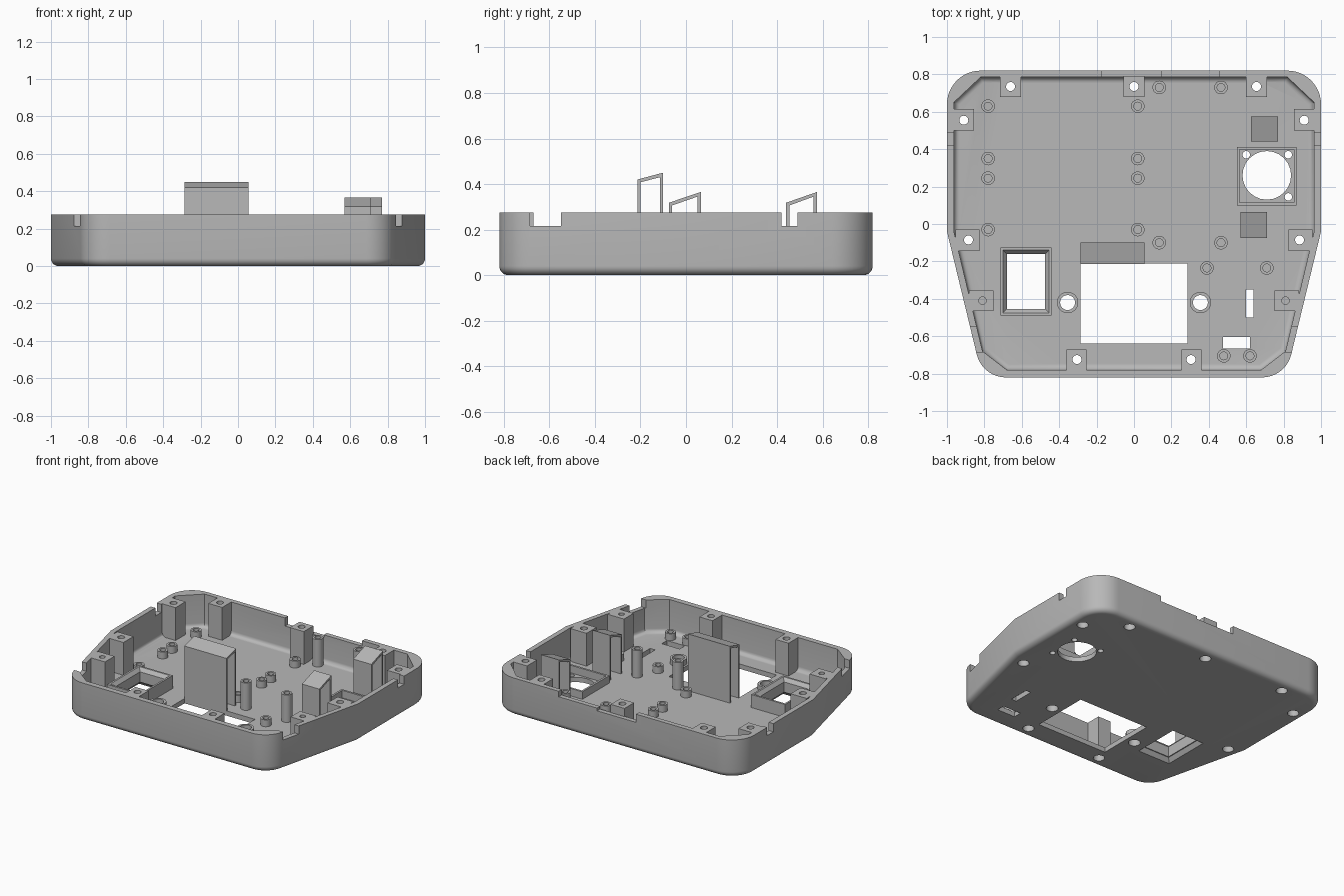
import bpy, bmesh, math
from mathutils import Vector

if "Cube" in bpy.data.objects:
    bpy.data.objects.remove(bpy.data.objects["Cube"])

grey = bpy.data.materials.new("plain_grey")
grey.diffuse_color = (0.48, 0.48, 0.48, 1)
grey.use_nodes = True
grey.node_tree.nodes["Principled BSDF"].inputs["Base Color"].default_value = grey.diffuse_color
TOP, FLOOR = 0.275, 0.035


def loft(bm, rings, wrap=False):
    """Skin a stack of rings; cap the ends or join last ring to first."""
    vs = [[bm.verts.new(p) for p in r] for r in rings]
    n = len(vs[0])
    pairs = list(zip(vs, vs[1:])) + ([(vs[-1], vs[0])] if wrap else [])
    for a, b in pairs:
        for i in range(n):
            j = (i + 1) % n
            bm.faces.new((a[i], a[j], b[j], b[i]))
    if not wrap:
        bm.faces.new(vs[0][::-1])
        bm.faces.new(vs[-1])


def rect(x0, x1, y0, y1, z, d=0):
    return [(x0 + d, y0 + d, z), (x1 - d, y0 + d, z), (x1 - d, y1 - d, z), (x0 + d, y1 - d, z)]


def circle(x, y, r, z, n=24):
    return [(x + r * math.cos(2 * math.pi * i / n), y + r * math.sin(2 * math.pi * i / n), z) for i in range(n)]


def box(bm, x0, x1, y0, y1, z0, z1):
    loft(bm, [rect(x0, x1, y0, y1, z0), rect(x0, x1, y0, y1, z1)])


def lathe(bm, x, y, prof, wrap=False):
    loft(bm, [circle(x, y, r, z) for r, z in prof], wrap)


def finish(name, bm, smooth=True):
    bmesh.ops.recalc_face_normals(bm, faces=bm.faces)
    me = bpy.data.meshes.new(name)
    bm.to_mesh(me)
    bm.free()
    ob = bpy.data.objects.new(name, me)
    bpy.context.collection.objects.link(ob)
    me.materials.append(grey)
    if smooth:
        shade(ob)
    return ob


def activate(ob):
    bpy.ops.object.select_all(action='DESELECT')
    ob.select_set(True)
    bpy.context.view_layer.objects.active = ob


def shade(ob):
    activate(ob)
    bpy.ops.object.shade_smooth_by_angle(angle=math.radians(30))


def cut(ob, cutter):
    activate(ob)
    m = ob.modifiers.new("cut", 'BOOLEAN')
    m.operation, m.solver, m.object, m.use_self = 'DIFFERENCE', 'EXACT', cutter, True
    bpy.ops.object.modifier_apply(modifier=m.name)


def rounded(corners):
    """Outline from (x, y, radius) corners."""
    out, n = [], len(corners)
    for i, (x, y, r) in enumerate(corners):
        p = Vector((x, y))
        if r == 0:
            out.append(p)
            continue
        a = (Vector(corners[i - 1][:2]) - p).normalized()
        b = (Vector(corners[(i + 1) % n][:2]) - p).normalized()
        half = a.angle(b) / 2
        c = p + (a + b).normalized() * r / math.sin(half)
        s, e = p + a * r / math.tan(half) - c, p + b * r / math.tan(half) - c
        w = s.angle(e)
        for k in range(13):
            t = k / 12
            out.append(c + (s * math.sin((1 - t) * w) + e * math.sin(t * w)) / math.sin(w))
    return out


def inset(poly, d, z):
    """Ring at height z, moved inward by d."""
    out = []
    for i, p in enumerate(poly):
        e1 = (p - poly[i - 1]).normalized()
        e2 = (poly[(i + 1) % len(poly)] - p).normalized()
        n1, n2 = Vector((-e1.y, e1.x)), Vector((-e2.y, e2.x))
        q = p + (n1 + n2) * d / (1 + n1.dot(n2))
        out.append((q.x, q.y, z))
    return out


# Tray body with rounded lower edge
outer = rounded([(1, 0.82, 0.18), (-1, 0.82, 0.18), (-1, -0.04, 0),
                 (-0.811, -0.82, 0.16), (0.811, -0.82, 0.16), (1, -0.04, 0)])
arc = [math.radians(15 * k) for k in range(7)]
bm = bmesh.new()
loft(bm, [inset(outer, 0.04 * (1 - math.sin(t)), 0.04 * (1 - math.cos(t))) for t in arc]
     + [inset(outer, 0, TOP)])
tray = finish("tray", bm, False)

# Cavity with clipped corners and a filleted floor edge
half = [(0.82, 0.785), (0.963, 0.65), (0.963, -0.04), (0.81, -0.68), (0.68, -0.78)]
inner = [Vector((-x, y)) for x, y in half] + [Vector(p) for p in half[::-1]]
bm = bmesh.new()
loft(bm, [inset(inner, 0.03 * (1 - math.sin(t)), FLOOR + 0.03 * (1 - math.cos(t))) for t in arc]
     + [inset(inner, 0, TOP + 0.1)])
cutters = [finish("cavity_cutter", bm, False)]

# Rim notches
notches = [(-0.17, 0.145, 0.7, 0.9, 0.215), (0.145, 0.455, 0.7, 0.9, 0.235)]
for s in (-1, 1):
    notches += [tuple(sorted((s * 0.78, s * 0.95))) + (-0.685, -0.55, 0.215),
                tuple(sorted((s * 0.9, s * 1.1))) + (0.42, 0.49, 0.215)]
for x0, x1, y0, y1, z in notches:
    bm = bmesh.new()
    box(bm, x0, x1, y0, y1, z, 0.4)
    cutters.append(finish("notch_cutter", bm, False))

# Screw holes with counterbores from below
screws = [(-0.66, 0.735), (0, 0.735), (0.655, 0.735)]
for s in (-1, 1):
    screws += [(s * 0.91, 0.555), (s * 0.885, -0.085), (s * 0.305, -0.725)]
bm = bmesh.new()
for x, y in screws:
    lathe(bm, x, y, [(0.038, -0.1), (0.038, 0.15), (0.024, 0.15), (0.024, 0.4)])
for s in (-1, 1):
    lathe(bm, s * 0.81, -0.41, [(0.02, 0.15), (0.02, 0.4)])
screw_cutter = finish("screw_cutter", bm, False)

# Floor openings: display window, slots, round vent, bezel opening
bm = bmesh.new()
box(bm, -0.285, 0.285, -0.64, -0.21, -0.1, 0.1)
box(bm, 0.6, 0.64, -0.5, -0.35, -0.1, 0.1)
box(bm, 0.475, 0.62, -0.665, -0.605, -0.1, 0.1)
lathe(bm, 0.71, 0.26, [(0.13, -0.1), (0.13, 0.1)])
for x, y in ((0.6, 0.37), (0.825, 0.37), (0.825, 0.145)):
    lathe(bm, x, y, [(0.02, -0.1), (0.02, 0.1)])
for s in (-1, 1):
    lathe(bm, s * 0.355, -0.42, [(0.04, -0.1), (0.04, 0.1)])
bez = (-0.715, -0.44, -0.49, -0.125)
loft(bm, [rect(*bez, -0.01), rect(*bez, 0.04, 0.035), rect(*bez, 0.1, 0.035)])
cutters += [finish("opening_cutter", bm, False), screw_cutter]
for c in cutters:
    cut(tray, c)
shade(tray)

# Square screw posts along the walls
bm = bmesh.new()
for x in (-0.66, 0, 0.655):
    box(bm, x - 0.056, x + 0.056, 0.68, 0.79, 0.02, TOP)
for s in (-1, 1):
    for a, b, y0, y1 in ((0.855, 0.975, 0.5, 0.615), (0.825, 0.955, -0.145, -0.03),
                         (0.75, 0.882, -0.465, -0.355), (0.255, 0.36, -0.79, -0.67)):
        box(bm, *sorted((s * a, s * b)), y0, y1, 0.02, TOP)
posts = finish("screw_posts", bm, False)
cut(posts, screw_cutter)
shade(posts)
for c in cutters:
    bpy.data.objects.remove(c)

# Round board standoffs: short, tall and large
short = [(x, y) for x in (-0.78, 0.02) for y in (0.63, 0.35, 0.245, -0.03)]
short += [(0.39, -0.235), (0.71, -0.235), (0.48, -0.705), (0.62, -0.705)]
tall = [(x, y) for x in (0.135, 0.465) for y in (0.73, -0.1)]
large = [(-0.355, -0.42), (0.355, -0.42)]
for name, pts, r, h, top in (("short_standoffs", short, 0.036, 0.021, 0.085),
                             ("tall_standoffs", tall, 0.036, 0.021, 0.235),
                             ("large_standoffs", large, 0.057, 0.04, 0.075)):
    bm = bmesh.new()
    for x, y in pts:
        lathe(bm, x, y, [(r, 0.03), (r, top), (h, top), (h, 0.03)], True)
    finish(name, bm)

# Raised frames around the bezel opening and the vent
for name, r, prof in (
        ("bezel_frame", bez, [(0, 0.03), (0, 0.13), (0.014, 0.13), (0.035, 0.105), (0.035, 0.03)]),
        ("vent_frame", (0.55, 0.87, 0.1, 0.412), [(0, 0.03), (0, 0.09), (0.015, 0.09), (0.015, 0.03)])):
    bm = bmesh.new()
    loft(bm, [rect(*r, z, d) for d, z in prof], True)
    finish(name, bm, False)

# Folded clips with sloping tops
for name, x0, x1, y0, y1, z0, z1 in (("large_clip", -0.285, 0.055, -0.213, -0.1, 0.42, 0.45),
                                     ("front_clip", 0.57, 0.71, -0.075, 0.065, 0.318, 0.365),
                                     ("rear_clip", 0.625, 0.77, 0.44, 0.575, 0.318, 0.365)):
    t = 0.014
    prof = [(y0, 0.03), (y0, z0), (y1, z1), (y1, 0.03), (y1 - t, 0.03),
            (y1 - t, z1 - 0.02), (y0 + t, z0 - 0.012), (y0 + t, 0.03)]
    bm = bmesh.new()
    loft(bm, [[(x, y, z) for y, z in prof] for x in (x0, x1)])
    finish(name, bm, False)
